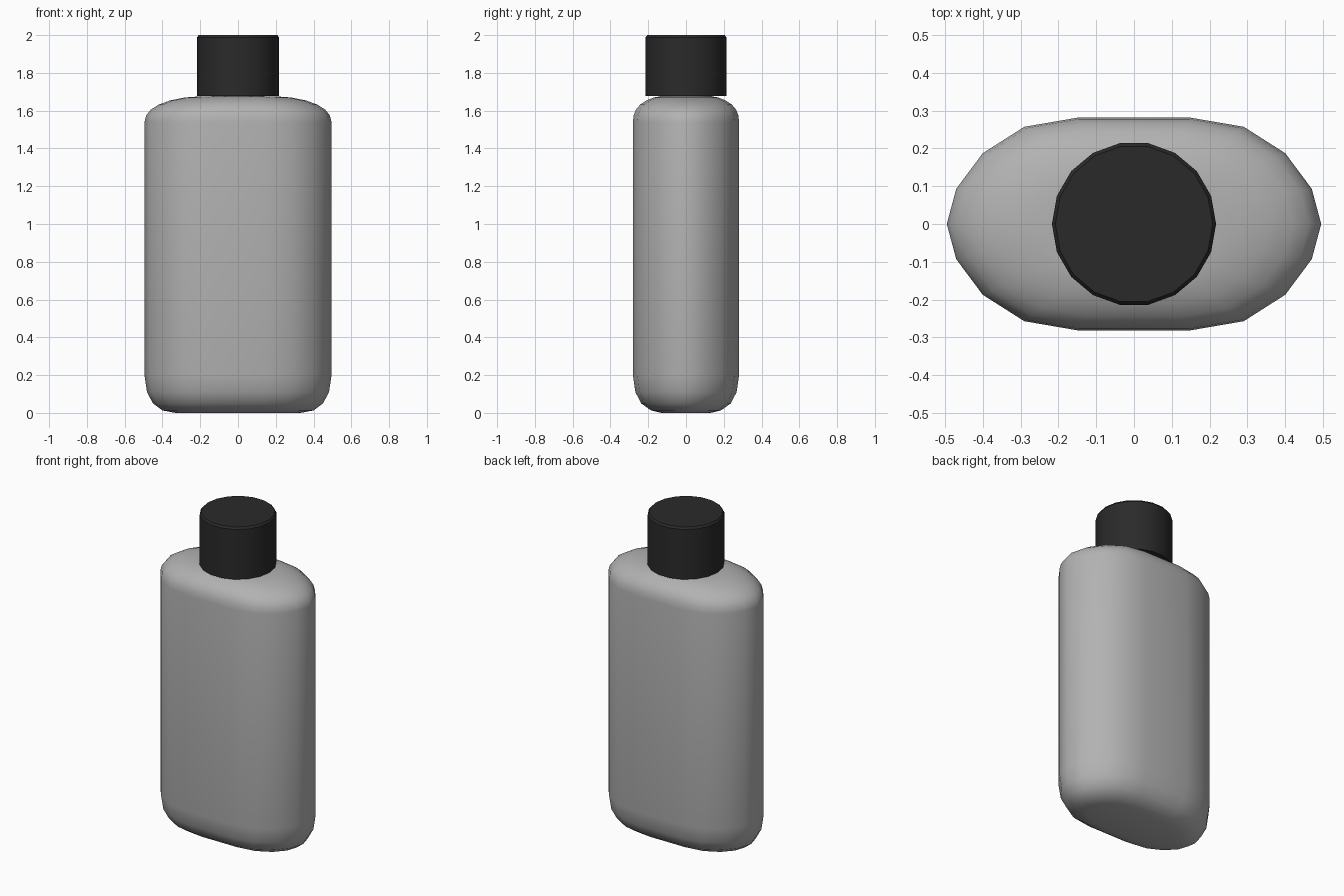
import bpy, bmesh
from math import cos, sin, pi, radians

if "Cube" in bpy.data.objects:
    bpy.data.objects.remove(bpy.data.objects["Cube"])


def loft(name, rings, angle, mat):
    """Skin a stack of equal-sized rings, closed at both ends."""
    bm = bmesh.new()
    loops = [[bm.verts.new(p) for p in ring] for ring in rings]
    n = len(loops[0])
    for a, b in zip(loops, loops[1:]):
        for i in range(n):
            j = (i + 1) % n
            bm.faces.new((a[i], a[j], b[j], b[i]))
    bm.faces.new(loops[0][::-1])
    bm.faces.new(loops[-1])
    me = bpy.data.meshes.new(name)
    bm.to_mesh(me)
    bm.free()
    me.materials.append(mat)
    ob = bpy.data.objects.new(name, me)
    bpy.context.collection.objects.link(ob)
    bpy.ops.object.select_all(action='DESELECT')
    ob.select_set(True)
    bpy.context.view_layer.objects.active = ob
    bpy.ops.object.shade_smooth_by_angle(angle=radians(angle))
    return ob


def material(name, v):
    mat = bpy.data.materials.new(name)
    mat.diffuse_color = (v, v, v, 1)
    mat.use_nodes = True
    mat.node_tree.nodes["Principled BSDF"].inputs["Base Color"].default_value = mat.diffuse_color
    return mat


def circle(r, z, n=18):
    return [(r * cos(2 * pi * i / n), r * sin(2 * pi * i / n), z) for i in range(n)]


grey = material("grey_plastic", 0.445)
dark = material("dark_plastic", 0.023)

# Bottle body: 18-sided oval mirrored from one quarter
quarter = [(0.495, 0), (0.47, 0.093), (0.40, 0.187), (0.29, 0.257), (0.15, 0.281)]
half = quarter + [(-x, y) for x, y in quarter[::-1]]
outline = half + [(x, -y) for x, y in half[-2:0:-1]]

# Half width, half depth, height of each body ring
profile = [(0.33, 0.13, 0.0), (0.40, 0.185, 0.013), (0.45, 0.237, 0.05),
           (0.482, 0.268, 0.11), (0.495, 0.281, 0.20), (0.495, 0.281, 1.54),
           (0.486, 0.277, 1.575), (0.462, 0.265, 1.605), (0.42, 0.243, 1.632),
           (0.36, 0.21, 1.654), (0.28, 0.17, 1.670), (0.21, 0.14, 1.675)]
body = [[(x * w / 0.495, y * d / 0.281, z) for x, y in outline] for w, d, z in profile]
# The oval's mirrored x = 0 seam is its long flat side, so no extra points are needed
loft("bottle_body", body, 45, grey)

# Neck hidden under the cap
loft("bottle_neck", [circle(0.14, 1.66), circle(0.14, 1.72)], 30, grey)

# Screw cap with a small chamfer on its top edge
loft("cap", [circle(0.217, 1.677), circle(0.217, 1.988), circle(0.208, 2.0)], 30, dark)
